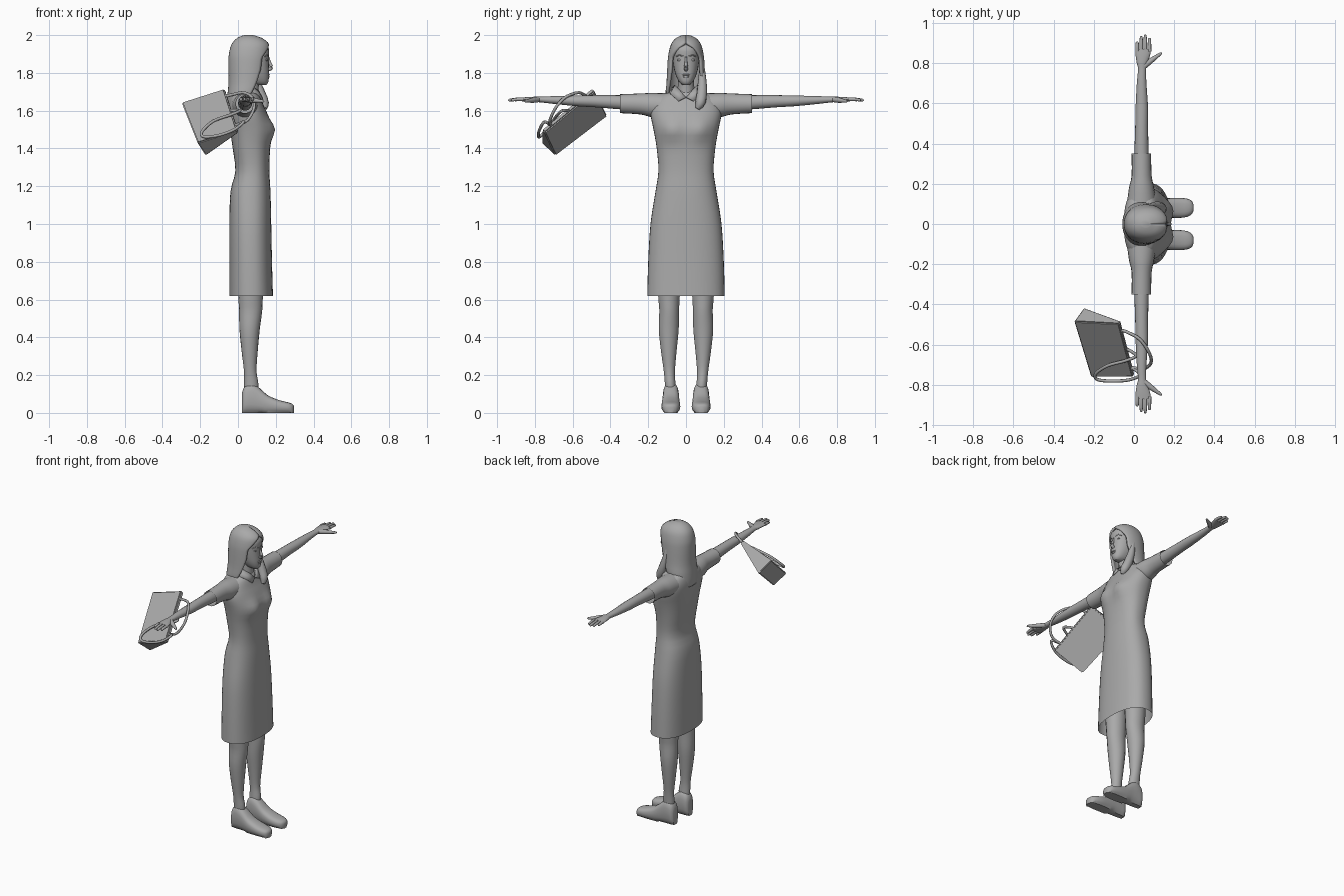
import bpy, bmesh, math
from mathutils import Vector

mat = bpy.data.materials.new("plain grey")
mat.diffuse_color = (0.4, 0.4, 0.4, 1)


def finish(ob, angle=40):
    ob.data.materials.clear()
    ob.data.materials.append(mat)
    bpy.ops.object.select_all(action='DESELECT')
    ob.select_set(True)
    bpy.context.view_layer.objects.active = ob
    bpy.ops.object.shade_smooth_by_angle(angle=math.radians(angle))
    return ob


def from_bmesh(name, bm, angle=40):
    bmesh.ops.recalc_face_normals(bm, faces=bm.faces)
    me = bpy.data.meshes.new(name)
    bm.to_mesh(me)
    bm.free()
    ob = bpy.data.objects.new(name, me)
    bpy.context.collection.objects.link(ob)
    return finish(ob, angle)


def smooth_rings(rings, sub):
    """Catmull-Rom interpolation between cross-sections."""
    out = []
    for i in range(len(rings) - 1):
        p = [rings[max(0, min(len(rings) - 1, i + k))] for k in (-1, 0, 1, 2)]
        for s in range(sub):
            t = s / sub
            out.append([0.5 * (2 * b + (c - a) * t + (2*a - 5*b + 4*c - d) * t * t
                               + (3*b - a - 3*c + d) * t ** 3) for a, b, c, d in zip(*p)])
    return out + [list(rings[-1])]


def loft(name, rings, axis='z', n=24, power=2.0, caps=(True, True), sub=3, side=1,
         warp=None, gap=None, angle=40):
    """Skin cross-sections (position, a0, a1, b0, b1); gap(t) opens the front."""
    bm = bmesh.new()
    rows = []
    for t, a0, a1, b0, b1 in smooth_rings(rings, sub):
        row = []
        g = gap(t) if gap else 0
        for k in range(n):
            w = g + (2 * math.pi - 2 * g) * k / (n - 1) if gap else 2 * math.pi * k / n
            c, s = math.cos(w), math.sin(w)
            a = (a0 + a1) / 2 + (a1 - a0) / 2 * math.copysign(abs(c) ** (2 / power), c)
            b = (b0 + b1) / 2 + (b1 - b0) / 2 * math.copysign(abs(s) ** (2 / power), s)
            v = Vector({'z': (a, b, t), 'y': (a, t, b), 'x': (t, a, b)}[axis])
            v.y *= side
            row.append(bm.verts.new(warp(v) if warp else v))
        rows.append(row)
    for r0, r1 in zip(rows, rows[1:]):
        for k in range(n - 1 if gap else n):
            j = (k + 1) % n
            bm.faces.new((r0[k], r0[j], r1[j], r1[k]))
    for on, row in zip(caps, (rows[0], rows[-1])):
        if on:
            bm.faces.new(row)
    return from_bmesh(name, bm, angle)


def tube(name, pts, radii, flat=1.0):
    """Tapered tube along a smooth path."""
    bm = bmesh.new()
    rows = []
    path = smooth_rings([tuple(p) + (r,) for p, r in zip(pts, radii)], 5)
    for i, p in enumerate(path):
        d = Vector(path[min(i + 1, len(path) - 1)][:3]) - Vector(path[max(i - 1, 0)][:3])
        q = d.to_track_quat('Z', 'Y')
        rows.append([bm.verts.new(Vector(p[:3]) + q @ Vector((
            p[3] * math.cos(math.pi * k / 5), p[3] * flat * math.sin(math.pi * k / 5), 0)))
            for k in range(10)])
    for r0, r1 in zip(rows, rows[1:]):
        for k in range(10):
            bm.faces.new((r0[k], r0[(k + 1) % 10], r1[(k + 1) % 10], r1[k]))
    bm.faces.new(rows[0])
    bm.faces.new(rows[-1])
    return from_bmesh(name, bm)


def ball(name, loc, scale):
    bm = bmesh.new()
    bmesh.ops.create_uvsphere(bm, u_segments=12, v_segments=8, radius=1)
    for v in bm.verts:
        v.co = Vector(loc) + Vector(v.co[i] * scale[i] for i in range(3))
    return from_bmesh(name, bm)


def sym(z, x0, x1, h):
    return (z, x0, x1, -h, h)


# Dress: open hem, fitted waist, rounded bust and shoulders
def bust(v):
    if v.x > 0.06:
        v.x += 0.022 * math.exp(-((abs(v.y) - 0.075) / 0.05) ** 2 - ((v.z - 1.5) / 0.05) ** 2)
    return v


loft("dress", [sym(*r) for r in (
    (0.62, -0.045, 0.185, 0.205), (0.8, -0.045, 0.18, 0.2), (1.0, -0.045, 0.176, 0.188),
    (1.17, -0.04, 0.172, 0.162), (1.28, -0.014, 0.166, 0.146), (1.4, -0.028, 0.17, 0.155),
    (1.5, -0.042, 0.18, 0.172), (1.58, -0.05, 0.157, 0.188), (1.63, -0.05, 0.135, 0.182),
    (1.67, -0.042, 0.12, 0.15), (1.69, -0.03, 0.11, 0.11), (1.705, -0.015, 0.1, 0.065))],
    n=40, power=2.35, caps=(False, True), warp=bust)

# Neck and head
loft("neck", [sym(1.64, 0.0, 0.11, 0.055), sym(1.7, 0.015, 0.108, 0.045),
              sym(1.78, 0.015, 0.115, 0.043)], n=16)
loft("head", [sym(*r) for r in (
    (1.735, 0.1, 0.148, 0.015), (1.75, 0.06, 0.16, 0.035), (1.785, 0.03, 0.164, 0.053),
    (1.83, 0.0, 0.163, 0.065), (1.88, -0.01, 0.163, 0.07), (1.93, 0.0, 0.163, 0.067),
    (1.965, 0.02, 0.13, 0.045))], power=2.3)
tube("nose", [(0.16, 0, 1.885), (0.168, 0, 1.855), (0.176, 0, 1.83), (0.162, 0, 1.815)],
     [0.005, 0.007, 0.011, 0.009])
ball("upper_lip", (0.162, 0, 1.79), (0.007, 0.02, 0.005))
ball("lower_lip", (0.161, 0, 1.78), (0.007, 0.017, 0.006))
for s, label in ((1, "left"), (-1, "right")):
    ball(label + "_eye", (0.152, s * 0.034, 1.868), (0.006, 0.014, 0.006))
    tube(label + "_brow", [(0.162, s * 0.015, 1.888), (0.156, s * 0.034, 1.894),
                           (0.142, s * 0.052, 1.886)], [0.003] * 3)


# Hair: shell open around the face, hanging to the shoulders
def face_gap(z):
    return 0.95 * min(1, max(0, (1.955 - z) / 0.075)) ** 0.6 + max(0, 1.82 - z) * 2.2


hair = loft("hair", [sym(*r) for r in (
    (1.6, -0.056, 0.06, 0.085), (1.64, -0.058, 0.1, 0.1), (1.69, -0.055, 0.13, 0.108),
    (1.75, -0.05, 0.152, 0.103), (1.85, -0.05, 0.168, 0.098), (1.9, -0.048, 0.172, 0.093),
    (1.95, -0.035, 0.166, 0.08), (1.98, -0.01, 0.135, 0.058), (1.994, 0.015, 0.1, 0.035),
    (2.0, 0.035, 0.08, 0.016))], n=33, power=2.15, gap=face_gap, caps=(False, True))
thick = hair.modifiers.new("thickness", 'SOLIDIFY')
thick.thickness, thick.offset = 0.014, -1
tube("front_lock", [(0.08, 0.085, 1.84), (0.095, 0.086, 1.76), (0.118, 0.084, 1.69),
                    (0.138, 0.075, 1.64), (0.143, 0.06, 1.61)],
     [0.012, 0.022, 0.028, 0.026, 0.012])

for s, label in ((1, "left"), (-1, "right")):
    # Collar flap
    bm = bmesh.new()
    flap = [(0.01, 0.06, 1.735), (0.065, 0.058, 1.735), (0.112, 0.03, 1.705),
            (0.13, 0.002, 1.672), (0.136, 0.04, 1.652), (0.1, 0.085, 1.692),
            (0.01, 0.095, 1.7)]
    vs = [bm.verts.new((x, s * y, z)) for x, y, z in flap]
    for q in ((0, 1, 5, 6), (1, 2, 5), (2, 3, 4, 5)):
        bm.faces.new([vs[i] for i in q])
    collar = from_bmesh(label + "_collar", bm)
    collar.modifiers.new("thickness", 'SOLIDIFY').thickness = 0.008

    # Sleeve and arm
    loft(label + "_sleeve", [(0.1, -0.035, 0.11, 1.56, 1.692), (0.18, -0.025, 0.1, 1.565, 1.694),
         (0.24, -0.012, 0.088, 1.58, 1.691), (0.35, -0.012, 0.085, 1.587, 1.687)],
         'y', 20, caps=(True, False), side=s)
    loft(label + "_arm", [(0.25, 0.0, 0.075, 1.6, 1.68), (0.36, 0.002, 0.073, 1.608, 1.682),
         (0.48, 0.006, 0.07, 1.618, 1.682), (0.58, 0.008, 0.07, 1.624, 1.68),
         (0.7, 0.014, 0.062, 1.636, 1.677), (0.77, 0.02, 0.06, 1.644, 1.674),
         (0.8, 0.014, 0.066, 1.645, 1.674), (0.84, 0.008, 0.08, 1.648, 1.672),
         (0.872, 0.008, 0.084, 1.65, 1.669)], 'y', 16, side=s)
    # Fingers and thumb
    for i, (x, tip) in enumerate(((0.016, 0.908), (0.036, 0.933), (0.056, 0.94), (0.077, 0.925))):
        tube(f"{label}_finger_{i + 1}", [(x, s * 0.86, 1.66), (x, s * (0.86 + tip) / 2, 1.66),
             (x, s * (tip - 0.004), 1.656), (x, s * tip, 1.655)], [0.0095, 0.009, 0.007, 0.002])
    tube(label + "_thumb", [(0.05, s * 0.785, 1.658), (0.08, s * 0.81, 1.655),
         (0.11, s * 0.832, 1.652), (0.132, s * 0.848, 1.65), (0.138, s * 0.853, 1.65)],
         [0.014, 0.014, 0.01, 0.007, 0.002])

    # Leg and shoe
    loft(label + "_leg", [(0.07, 0.035, 0.1, 0.05, 0.108), (0.15, 0.032, 0.108, 0.055, 0.112),
         (0.22, 0.032, 0.098, 0.058, 0.118), (0.32, 0.02, 0.104, 0.05, 0.132),
         (0.44, 0.008, 0.115, 0.038, 0.145), (0.54, 0.006, 0.128, 0.036, 0.142),
         (0.62, 0.002, 0.132, 0.032, 0.148), (0.9, -0.01, 0.15, 0.015, 0.165)], n=18, side=s)
    loft(label + "_foot", [(0.022, 0.055, 0.105, 0, 0.11), (0.035, 0.042, 0.118, 0, 0.14),
         (0.07, 0.038, 0.122, 0, 0.16), (0.11, 0.036, 0.124, 0, 0.135),
         (0.16, 0.033, 0.128, 0, 0.092), (0.22, 0.03, 0.13, 0, 0.067),
         (0.265, 0.036, 0.126, 0, 0.056), (0.288, 0.05, 0.114, 0, 0.047),
         (0.297, 0.068, 0.095, 0.004, 0.036)], 'x', 20, power=2.7, side=s,
         warp=lambda v: Vector((v.x, v.y, 0 if v.z < 0.008 else v.z)))

# Handbag: wedge with a flat base and narrow mouth
A, B = Vector((-0.07, -0.49, 1.71)), Vector((0.0, -0.755, 1.49))
side_vec = Vector((-0.04, -0.06, 0.06)) * 0.12
base = [Vector(p) for p in ((-0.3, -0.485, 1.645), (-0.215, -0.765, 1.43),
                            (-0.17, -0.69, 1.36), (-0.25, -0.415, 1.57))]
bm = bmesh.new()
lo = [bm.verts.new(p) for p in base]
hi = [bm.verts.new(p) for p in (A + side_vec, B + side_vec, B - side_vec, A - side_vec)]
bm.faces.new(lo)
bm.faces.new(hi)
for k in range(4):
    j = (k + 1) % 4
    bm.faces.new((lo[k], lo[j], hi[j], hi[k]))
bmesh.ops.bevel(bm, geom=bm.edges[:], offset=0.006, segments=2, affect='EDGES')
from_bmesh("handbag", bm)

# Handles: one over the forearm, one flopped across the bag
tube("arm_handle", [A.lerp(B, 0.15), (-0.03, -0.54, 1.685), (0.03, -0.575, 1.695),
     (0.075, -0.64, 1.67), (0.085, -0.69, 1.615), (0.05, -0.72, 1.55), A.lerp(B, 0.85)],
     [0.008] * 7)
tube("loose_handle", [A.lerp(B, 0.5), (0.01, -0.655, 1.6), (-0.04, -0.68, 1.578), (-0.13, -0.705, 1.545),
     (-0.19, -0.745, 1.49), (-0.18, -0.775, 1.462), (-0.1, -0.782, 1.47), (-0.02, -0.775, 1.5),
     (0.03, -0.75, 1.54), A.lerp(B, 0.85)], [0.008] * 10)
